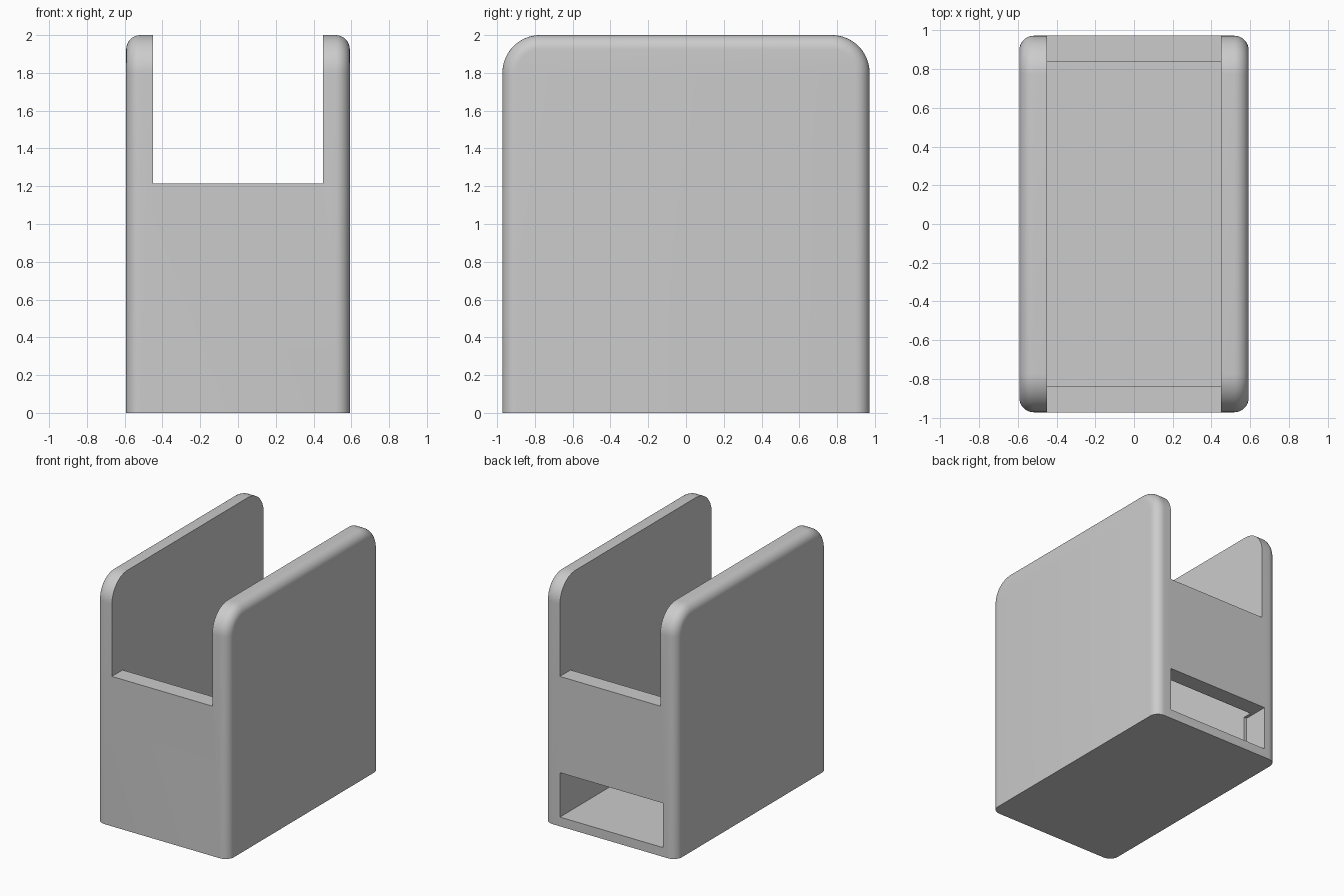
import bpy, bmesh, math

HX, HY, TOP = 0.592, 0.972, 2.0      # half width, half depth, height
CORNER, FILLET = 0.2, 0.075          # profile corner radius, side edge rounding
INNER_X, INNER_Y = 0.45, 0.835       # inside of the walls
FLOOR, RIM = 0.075, 1.215            # cavity floor, top of end walls

default = bpy.data.objects.get("Cube")
if default:
    bpy.data.objects.remove(default, do_unlink=True)

grey = bpy.data.materials.new("plain grey")
grey.use_nodes = True
GREY = (0.6, 0.6, 0.6, 1)
grey.diffuse_color = GREY
grey.node_tree.nodes["Principled BSDF"].inputs["Base Color"].default_value = GREY


def make_object(name, bm):
    bmesh.ops.recalc_face_normals(bm, faces=bm.faces)
    mesh = bpy.data.meshes.new(name)
    bm.to_mesh(mesh)
    bm.free()
    mesh.materials.append(grey)
    obj = bpy.data.objects.new(name, mesh)
    bpy.context.collection.objects.link(obj)
    return obj


def cut_box(target, name, low, high):
    """Subtract an axis-aligned box from the target."""
    bm = bmesh.new()
    bmesh.ops.create_cube(bm, size=1)
    for v in bm.verts:
        v.co = [a if c < 0 else b for c, a, b in zip(v.co, low, high)]
    cutter = make_object(name, bm)
    cutter.hide_render = True
    mod = target.modifiers.new(name, 'BOOLEAN')
    mod.operation, mod.solver, mod.object = 'DIFFERENCE', 'EXACT', cutter
    bpy.context.view_layer.objects.active = target
    bpy.ops.object.modifier_apply(modifier=name)
    bpy.data.objects.remove(cutter, do_unlink=True)


# Side profile: flat base, two large rounded top corners
profile = [(-HY, 0), (HY, 0)]
for side, start in ((1, 0), (-1, 90)):
    for i in range(17):
        a = math.radians(start + 90 * i / 16)
        profile.append((side * (HY - CORNER) + CORNER * math.cos(a),
                        TOP - CORNER + CORNER * math.sin(a)))

# Solid body, with the side outlines rounded everywhere but the base
bm = bmesh.new()
side_face = bm.faces.new([bm.verts.new((-HX, y, z)) for y, z in profile])
extruded = bmesh.ops.extrude_face_region(bm, geom=[side_face], use_keep_orig=True)
for v in extruded["geom"]:
    if isinstance(v, bmesh.types.BMVert):
        v.co.x = HX
outline = [e for e in bm.edges
           if abs(e.verts[0].co.x - e.verts[1].co.x) < 1e-4
           and max(v.co.z for v in e.verts) > 0.01]
bmesh.ops.bevel(bm, geom=outline, offset=FILLET, offset_type='OFFSET',
                segments=8, profile=0.5, affect='EDGES')
body = make_object("holder_body", bm)

# Inner cavity, open channel between the tall sides, and rear slot
cut_box(body, "cavity", (-INNER_X, -INNER_Y, FLOOR), (INNER_X, INNER_Y, TOP + 1))
cut_box(body, "channel", (-INNER_X, -HY - 1, RIM), (INNER_X, HY + 1, TOP + 1))
cut_box(body, "rear_slot", (-0.475, 0.76, FLOOR), (INNER_X, HY + 1, 0.435))

# Smooth the rounded edges, keep the cuts crisp
bpy.ops.object.select_all(action='DESELECT')
body.select_set(True)
bpy.context.view_layer.objects.active = body
bpy.ops.object.shade_smooth_by_angle(angle=math.radians(30))
